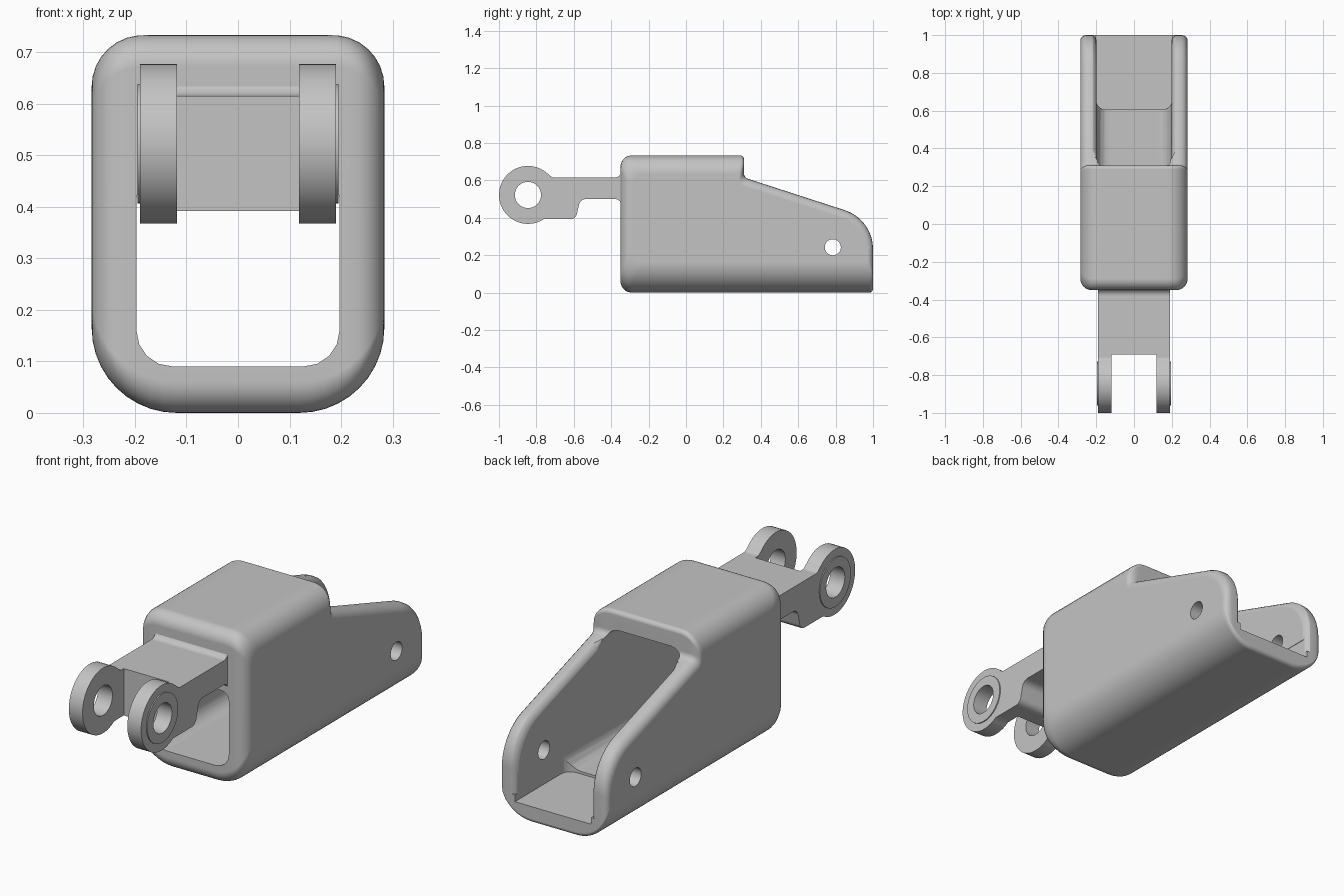
import bpy, bmesh, math
from mathutils import Vector

if "Cube" in bpy.data.objects:
    bpy.data.objects.remove(bpy.data.objects["Cube"], do_unlink=True)

metal = bpy.data.materials.new("grey metal")
metal.use_nodes = True
GREY = (0.55, 0.55, 0.55, 1)
metal.diffuse_color = GREY
metal.node_tree.nodes["Principled BSDF"].inputs["Base Color"].default_value = GREY


def fillet(corners, segs=8):
    """Round each (u, v, radius) corner of a closed outline."""
    pts = []
    for i, (u, v, r) in enumerate(corners):
        p = Vector((u, v))
        if r == 0:
            pts.append(p)
            continue
        a = (Vector(corners[i - 1][:2]) - p).normalized()
        b = (Vector(corners[(i + 1) % len(corners)][:2]) - p).normalized()
        half = a.angle(b) / 2
        start, end = p + a * r / math.tan(half), p + b * r / math.tan(half)
        centre = p + (a + b).normalized() * r / math.sin(half)
        s, e = start - centre, end - centre
        sweep = math.pi - 2 * half
        for k in range(segs + 1):
            t = k / segs
            pts.append(centre + (s * math.sin((1 - t) * sweep)
                                 + e * math.sin(t * sweep)) / math.sin(sweep))
    return pts


def circle(u, v, r, n=40):
    return [Vector((u + r * math.cos(k * math.tau / n), v + r * math.sin(k * math.tau / n)))
            for k in range(n)]


def loft(name, axis, layers):
    """Join equal outlines placed along an axis into a closed solid."""
    bm = bmesh.new()
    rings = []
    for pos, pts in layers:
        ring = []
        for p in pts:
            co = [p[0], p[1]]
            co.insert(axis, pos)
            ring.append(bm.verts.new(co))
        rings.append(ring)
    n = len(rings[0])
    for a, b in zip(rings, rings[1:]):
        for k in range(n):
            bm.faces.new((a[k], a[(k + 1) % n], b[(k + 1) % n], b[k]))
    bm.faces.new(rings[0][::-1])
    bm.faces.new(rings[-1])
    bmesh.ops.recalc_face_normals(bm, faces=bm.faces)
    mesh = bpy.data.meshes.new(name)
    bm.to_mesh(mesh)
    bm.free()
    mesh.materials.append(metal)
    obj = bpy.data.objects.new(name, mesh)
    bpy.context.collection.objects.link(obj)
    return obj


def prism(name, axis, lo, hi, pts):
    return loft(name, axis, [(lo, pts), (hi, pts)])


def combine(obj, tool, operation="DIFFERENCE"):
    tool.hide_render = True
    mod = obj.modifiers.new("combine", "BOOLEAN")
    mod.operation, mod.solver, mod.object = operation, "EXACT", tool
    bpy.context.view_layer.objects.active = obj
    bpy.ops.object.modifier_apply(modifier=mod.name)
    bpy.data.objects.remove(tool, do_unlink=True)


def finish(obj):
    bpy.ops.object.select_all(action="DESELECT")
    obj.select_set(True)
    bpy.context.view_layer.objects.active = obj
    bpy.ops.object.shade_smooth_by_angle(angle=math.radians(32))
    obj.modifiers.new("even shading", "WEIGHTED_NORMAL").keep_sharp = True


def inset(r, d):
    """How far a rounded edge has drawn in at depth d from the side."""
    return 0 if d >= r else r - math.sqrt(r * r - (r - d) ** 2)


def slope(y, drop=0):
    return 0.615 - 0.324 * (y - 0.31) - 1.051 * drop


# Housing: side outline lofted across the width, drawn in towards each side
HALF, BOTTOM, TOP = 0.284, 0.165, 0.733


def housing_outline(d):
    low, high = inset(BOTTOM, d), TOP - inset(0.1, d)
    front, back = -0.35 + inset(0.06, d), 1 - inset(0.03, d)
    rim = inset(0.045, d)
    step = 0.31 - rim * 0.6
    return fillet([(front, low, 0.06), (back, low, 0.02),
                   (back, slope(back, rim), 0.217), (step, slope(step, rim), 0.03),
                   (step, high, 0.02), (front, high, 0.06)])


depths = [BOTTOM * (1 - math.cos(math.radians(9 * k))) for k in range(11)]
layers = [(d - HALF, housing_outline(d)) for d in depths]
layers += [(HALF - d, housing_outline(d)) for d in reversed(depths)]
housing = loft("housing", 0, layers)


# Channel through the housing: low front mouth, tall rear part, floor pocket
def channel(name, half, top, r_top, lo, hi):
    pts = fillet([(-half, 0.09, 0.07), (half, 0.09, 0.07),
                  (half, top, r_top), (-half, top, r_top)], 4)
    return prism(name, 1, lo, hi, pts)


combine(housing, channel("mouth_cutter", 0.197, 0.455, 0.04, -0.5, -0.2))
combine(housing, channel("rear_cutter", 0.198, 0.645, 0.06, -0.26, 1.2))
pocket = fillet([(-0.2, 0.605, 0.05), (0.2, 0.605, 0.05), (0.2, 1.2, 0), (-0.2, 1.2, 0)])
combine(housing, prism("pocket_cutter", 2, 0.078, 0.18, pocket))


# Rounding of the inner rim of the open rear walls
def rim_outline(d):
    cut = inset(0.04, d) - 0.004
    back = 1 - cut
    return fillet([(0.33, 0.9, 0), (0.33, slope(0.33) + 0.01, 0),
                   (0.39, slope(0.39, cut), 0), (back, slope(back, cut), 0.217),
                   (back, 0.11, 0), (1.1, 0.11, 0), (1.1, 0.9, 0)])


steps = [0.04 * (1 - math.cos(math.radians(15 * k))) for k in range(7)]
layers = [(-0.197 - d, rim_outline(d)) for d in reversed(steps)]
layers += [(0.197 + d, rim_outline(d)) for d in steps]
combine(housing, loft("rim_cutter", 0, layers))

# Cross pin holes near the rear
combine(housing, prism("pin_hole_cutter", 0, -0.5, 0.5, circle(0.785, 0.242, 0.043, 28)))
finish(housing)

# Forked tongue: arm outline that runs into a round eye
EYE_Y, EYE_Z, EYE_R = -0.845, 0.522, 0.155
eye = []
for k in range(33):
    a = math.radians(48 + (303 - 48) * k / 32)
    eye.append((EYE_Y + EYE_R * math.cos(a), EYE_Z + EYE_R * math.sin(a), 0))
arm = [(-0.3, 0.66, 0), (-0.345, 0.66, 0), (-0.345, 0.615, 0.036), (-0.715, 0.615, 0.03)]
under = [(-0.745, 0.392, 0), (-0.59, 0.392, 0.035), (-0.565, 0.5, 0.04),
         (-0.345, 0.5, 0.035), (-0.345, 0.46, 0), (-0.3, 0.46, 0)]
tongue = prism("forked_tongue", 0, -0.19, 0.19, fillet(arm + eye + under))
combine(tongue, prism("eye_boss", 0, -0.195, 0.195, circle(EYE_Y, EYE_Z, 0.116)), "UNION")
slot = [(-0.118, -1.1), (0.118, -1.1), (0.118, -0.69), (-0.118, -0.69)]
combine(tongue, prism("slot_cutter", 2, 0.2, 0.9, slot))
combine(tongue, prism("eye_hole_cutter", 0, -0.4, 0.4, circle(EYE_Y, EYE_Z, 0.07)))
finish(tongue)
